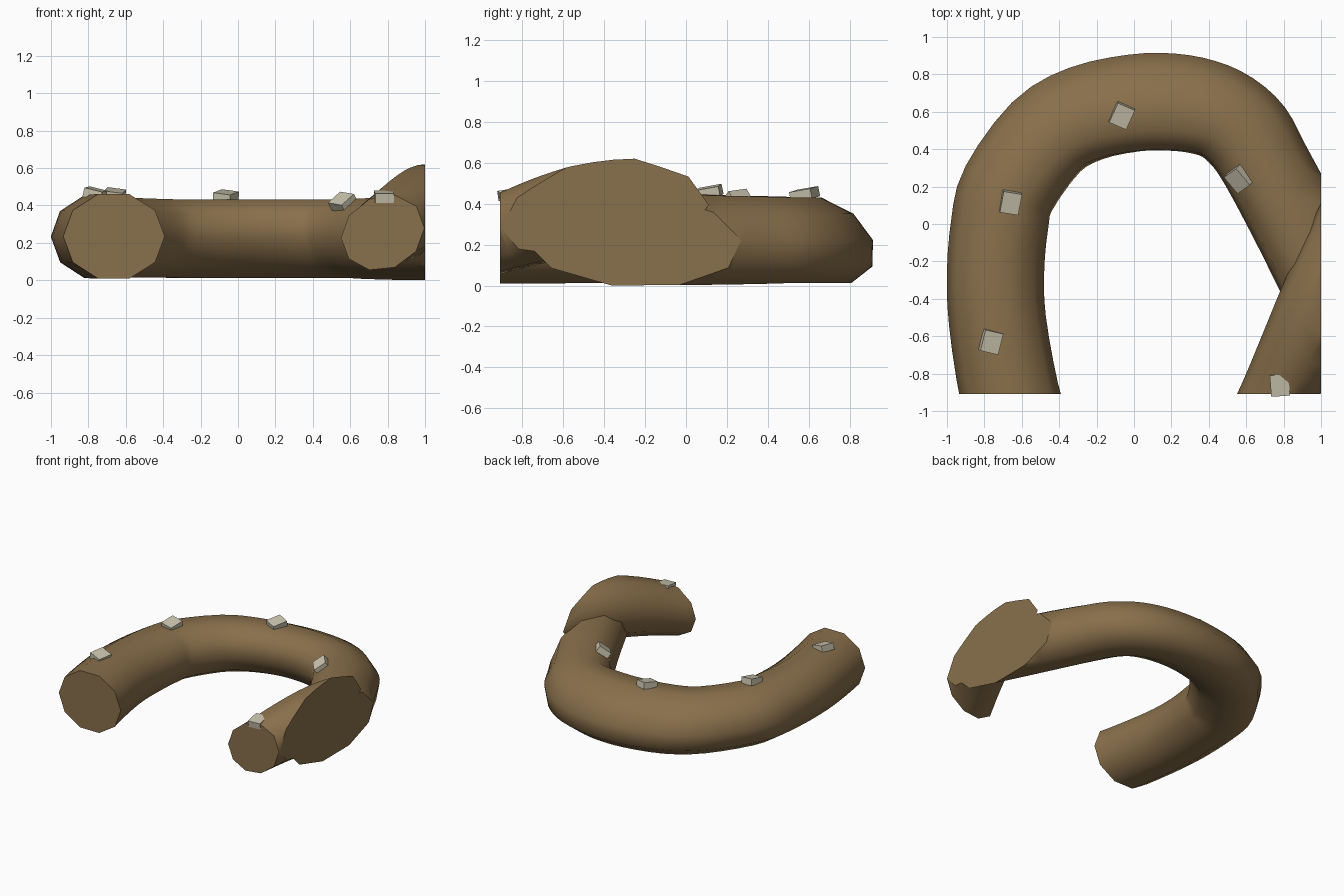
import bpy, bmesh, math
from mathutils import Vector, Matrix

if "Cube" in bpy.data.objects:
    bpy.data.objects.remove(bpy.data.objects["Cube"])


def material(name, rgb):
    m = bpy.data.materials.new(name)
    m.diffuse_color = (*rgb, 1)
    m.use_nodes = True
    m.node_tree.nodes["Principled BSDF"].inputs["Base Color"].default_value = m.diffuse_color
    return m


BROWN = material("root brown", (0.25, 0.16, 0.07))
STONE = material("pale stone", (0.59, 0.55, 0.42))
SIDES, STEPS = 10, 3


def catmull(p, i, t):
    a, b, c, d = (p[min(max(i + k, 0), len(p) - 1)] for k in (-1, 0, 1, 2))
    return [0.5 * (2 * q + (r - o) * t + (2 * o - 5 * q + 4 * r - s) * t * t
                   + (3 * q - o - 3 * r + s) * t ** 3)
            for o, q, r, s in zip(a, b, c, d)]


def tube(name, pts):
    """Sweep a ten-sided section; points are x, y, z, half width, half height, lean."""
    path = [catmull(pts, i, s / STEPS) for i in range(len(pts) - 1) for s in range(STEPS)]
    path.append(pts[-1])
    bm = bmesh.new()
    rings = []
    for i, (x, y, z, w, h, lean) in enumerate(path):
        c = Vector((x, y, z))
        t = (Vector(path[min(i + 1, len(path) - 1)][:3])
             - Vector(path[max(i - 1, 0)][:3])).normalized()
        side = Vector((-t.y, t.x, 0)).normalized()
        up = t.cross(side).normalized()
        ring = []
        for k in range(SIDES):
            a = math.tau * k / SIDES
            v = h * math.sin(a)
            ring.append(bm.verts.new(c + side * (w * math.cos(a) - lean * v) + up * v))
        rings.append(ring)
    for r, s in zip(rings, rings[1:]):
        for k in range(SIDES):
            j = (k + 1) % SIDES
            bm.faces.new((r[k], r[j], s[j], s[k])).smooth = True
    # trim flat at the front and right borders, then cap the cuts
    for co, no in (((0, -0.91, 0), (0, -1, 0)), ((1, 0, 0), (1, 0, 0))):
        cut = bmesh.ops.bisect_plane(bm, geom=bm.verts[:] + bm.edges[:] + bm.faces[:],
                                     plane_co=co, plane_no=no, clear_outer=True)
        edges = [e for e in cut["geom_cut"] if isinstance(e, bmesh.types.BMEdge)]
        if edges:
            for f in bmesh.ops.holes_fill(bm, edges=edges, sides=0)["faces"]:
                f.smooth = False
    bmesh.ops.recalc_face_normals(bm, faces=bm.faces[:])
    return finish(name, bm, BROWN)


def finish(name, bm, mat):
    me = bpy.data.meshes.new(name)
    bm.to_mesh(me)
    bm.free()
    me.materials.append(mat)
    ob = bpy.data.objects.new(name, me)
    bpy.context.collection.objects.link(ob)
    return ob


# long arched root
tube("arched_root", [
    (-0.58, -1.20, .235, .265, .237, 0), (-0.665, -0.91, .235, .265, .237, 0),
    (-0.73, -0.52, .235, .26, .235, 0), (-0.74, -0.25, .232, .26, .232, 0),
    (-0.718, 0.00, .23, .26, .23, .05), (-0.67, 0.19, .228, .26, .225, .1),
    (-0.47, 0.465, .225, .26, .22, .2), (-0.26, 0.59, .222, .26, .22, .3),
    (0.0, 0.647, .222, .26, .22, .35), (0.2, 0.652, .222, .26, .22, .35),
    (0.37, 0.625, .222, .255, .22, .3), (0.50, 0.57, .222, .25, .22, .25),
    (0.61, 0.47, .222, .25, .22, .2), (0.70, 0.32, .222, .24, .225, .15),
    (0.85, 0.04, .222, .24, .23, .12), (0.99, -0.24, .22, .24, .23, .12),
    (1.13, -0.52, .22, .24, .23, .12), (1.35, -0.95, .22, .24, .23, .1)])

# short root rising across the right border
tube("crossing_root", [
    (0.66, -1.15, .18, .20, .19, 0), (0.77, -0.91, .25, .20, .192, 0),
    (0.89, -0.66, .33, .215, .215, 0), (1.0, -0.42, .385, .225, .232, 0),
    (1.11, -0.18, .40, .225, .232, 0), (1.35, 0.32, .38, .225, .23, 0)])


def stone(i, loc, normal, turn):
    bm = bmesh.new()
    bmesh.ops.create_cube(bm, size=1, matrix=Matrix.Diagonal((.1, .115, .05, 1)))
    ob = finish(f"stone_{i}", bm, STONE)
    tilt = Vector((0, 0, 1)).rotation_difference(Vector(normal)).to_matrix()
    ob.matrix_world = Matrix.Translation(loc) @ (tilt @ Matrix.Rotation(math.radians(turn), 3, 'Z')).to_4x4()


# pale stones along the top
for i, args in enumerate([
        ((-0.765, -0.63, .463), (.22, -.12, 1), -14),
        ((-0.66, 0.115, .457), (.1, -.2, 1), -10),
        ((-0.065, 0.58, .447), (.05, -.2, 1), -24),
        ((0.56, 0.24, .418), (-.4, -.45, .8), 38),
        ((0.78, -0.86, .447), (0, -.15, 1), 4)], 1):
    stone(i, *args)
